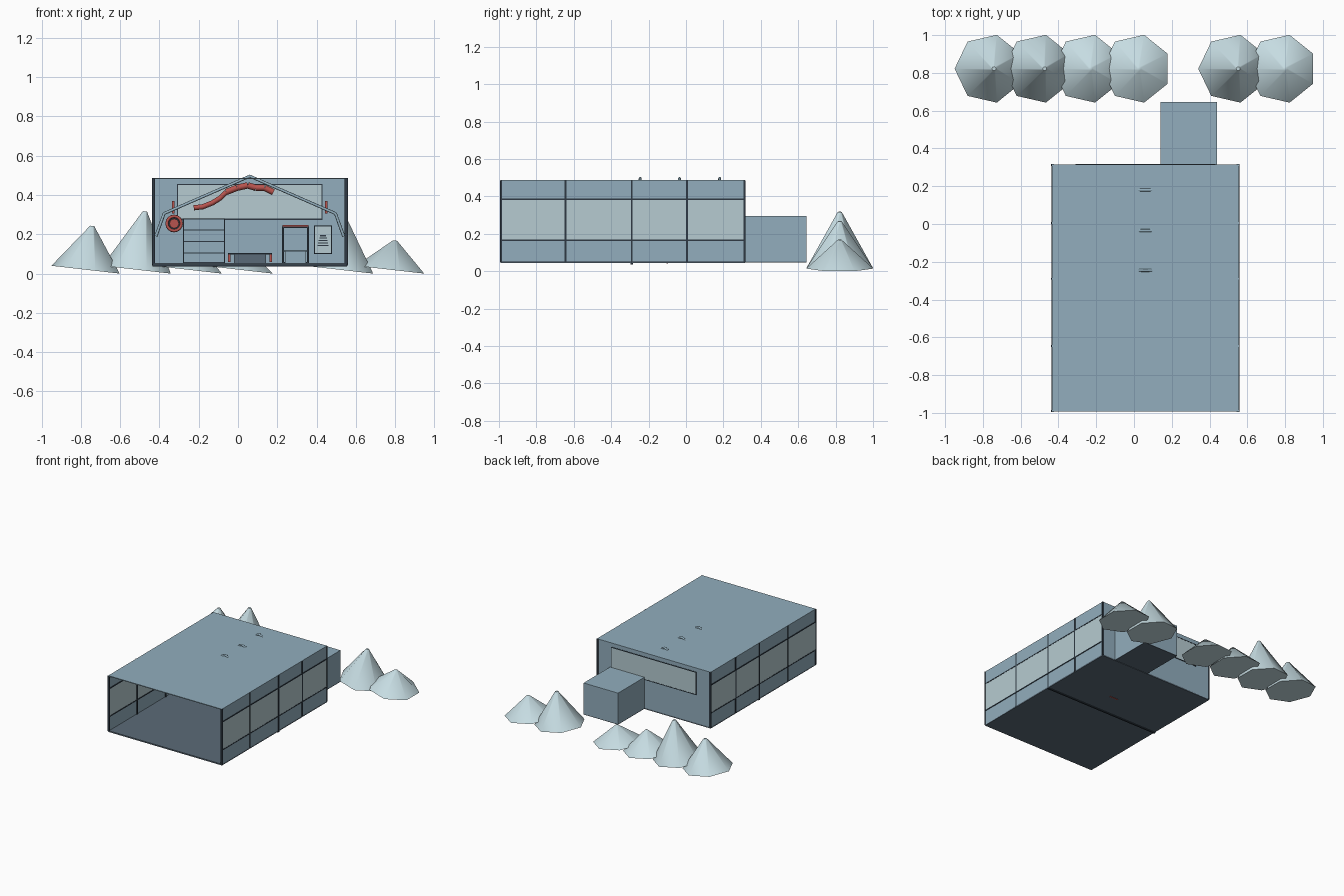
import bpy
from math import cos, sin, pi, radians
from mathutils import Vector, Matrix

cube = bpy.data.objects.get("Cube")
if cube:
    bpy.data.objects.remove(cube, do_unlink=True)


def material(name, code):
    rgb = [int(code[i:i + 2], 16) / 255 for i in (0, 2, 4)]
    col = [((c + 0.055) / 1.055) ** 2.4 for c in rgb] + [1]
    m = bpy.data.materials.new(name)
    m.use_nodes = True
    m.diffuse_color = col
    m.node_tree.nodes["Principled BSDF"].inputs["Base Color"].default_value = col
    return m


WALL = material("wall blue", "92AEBD")
PANE = material("pale window", "B6CBD1")
SNOW = material("pale tree", "C6DCE2")
FLOOR = material("slate floor", "5B6B78")
TRIM = material("dark trim", "2E3943")
RED = material("muted red", "B8544E")


def mesh_object(name, verts, faces, mat):
    me = bpy.data.meshes.new(name)
    me.from_pydata(verts, [], faces)
    me.materials.append(mat)
    ob = bpy.data.objects.new(name, me)
    bpy.context.collection.objects.link(ob)
    return ob


def box(name, mat, x, y, z):
    """Box from (low, high) pairs on each axis."""
    verts = [(a, b, c) for a in x for b in y for c in z]
    faces = [(0, 1, 3, 2), (4, 6, 7, 5), (0, 4, 5, 1),
             (2, 3, 7, 6), (0, 2, 6, 4), (1, 5, 7, 3)]
    return mesh_object(name, verts, faces, mat)


def tube(name, mat, points, radius, sides=2):
    cu = bpy.data.curves.new(name, "CURVE")
    cu.dimensions = "3D"
    cu.bevel_depth = radius
    cu.bevel_resolution = sides
    cu.use_fill_caps = True
    sp = cu.splines.new("POLY")
    sp.points.add(len(points) - 1)
    for p, co in zip(sp.points, points):
        p.co = (*co, 1)
    cu.materials.append(mat)
    ob = bpy.data.objects.new(name, cu)
    bpy.context.collection.objects.link(ob)
    return ob


def frame(name, mat, x, z, y, w):
    """Rectangular border facing the front."""
    box(name + "_left", mat, (x[0] - w, x[0]), y, z)
    box(name + "_right", mat, (x[1], x[1] + w), y, z)
    box(name + "_bottom", mat, (x[0] - w, x[1] + w), y, (z[0] - w, z[0]))
    box(name + "_top", mat, (x[0] - w, x[1] + w), y, (z[1], z[1] + w))


# Hall shell, open at the front
CX, HALF = 0.06, 0.495
X0, X1 = CX - HALF, CX + HALF
Y0, Y1 = -0.992, 0.315
Z0, Z1 = 0.05, 0.487
box("floor", FLOOR, (X0, X1), (Y0, Y1), (0.044, 0.054))
box("roof", WALL, (X0, X1), (Y0, Y1), (Z1 - 0.006, Z1))
box("back_wall", WALL, (X0, X1), (Y1 - 0.006, Y1), (Z0, Z1))
box("floor_crossbeam", TRIM, (X0, X1), (-0.296, -0.284), (0.037, 0.045))
box("floor_hatch", RED, (0.07, 0.14), (-0.105, -0.095), (0.041, 0.046))

# Side walls with window bands, posts and rails
POSTS = (-0.99, -0.645, -0.29, 0.005, 0.312)
for side, s in (("left", 1), ("right", -1)):
    def across(a, b, s=s):
        return tuple(sorted((CX + s * a, CX + s * b)))
    box(side + "_wall", WALL, across(HALF - 0.006, HALF), (Y0, Y1), (Z0, Z1))
    box(side + "_window_band", PANE, across(HALF - 0.0075, HALF + 0.0015),
        (Y0 + 0.003, Y1 - 0.003), (0.165, 0.385))
    for z in (0.165, 0.385):
        box(side + "_rail", TRIM, across(HALF - 0.010, HALF + 0.003),
            (Y0, Y1), (z - 0.004, z + 0.004))
    for y in POSTS:
        box(side + "_post", TRIM, across(HALF - 0.012, HALF + 0.004),
            (y - 0.005, y + 0.005), (0.04 if y == POSTS[2] else Z0, Z1 - 0.001))

# Rear window, seen from both sides
WX, WZ = (-0.305, 0.425), (0.28, 0.45)
box("rear_window", PANE, WX, (Y1 - 0.0075, Y1 + 0.0015), WZ)
frame("rear_window_frame", TRIM, WX, WZ, (Y1 - 0.010, Y1 + 0.003), 0.006)

# Annex behind the hall
box("annex", WALL, (0.14, 0.44), (Y1 - 0.001, 0.645), (0.052, 0.295))
box("annex_floor", FLOOR, (0.14, 0.44), (Y1, 0.645), (0.047, 0.052))

# Bent roof arches whose tips pass through the roof
for y in (-0.245, -0.035, 0.18):
    half = [(0.478, 0.19), (0.436, 0.306)]
    pts = [(CX - dx, y, z) for dx, z in half] + [(CX, y, 0.496)]
    pts += [(CX + dx, y, z) for dx, z in reversed(half)]
    tube("roof_arch", WALL, pts, 0.008)

# Doorway in the back wall
IN = Y1 - 0.006
DX = (0.233, 0.352)
frame("door_frame", TRIM, DX, (0.058, 0.232), (IN - 0.012, IN), 0.009)
box("door_lintel", RED, (0.226, 0.359), (IN - 0.016, IN), (0.240, 0.248))
box("door_step", WALL, (0.238, 0.347), (IN - 0.03, IN), (0.054, 0.113))
box("door_step_edge", TRIM, (0.234, 0.351), (IN - 0.032, IN), (0.113, 0.118))

# Vent cabinet with louvres
box("vent_cabinet", PANE, (0.392, 0.474), (IN - 0.05, IN), (0.105, 0.24))
frame("vent_border", TRIM, (0.392, 0.474), (0.105, 0.24), (IN - 0.051, IN), 0.005)
for i in range(5):
    w = 0.028 - 0.003 * i
    z = 0.14 + 0.0125 * i
    box("vent_louvre", TRIM, (0.433 - w, 0.433 + w), (IN - 0.056, IN - 0.05), (z, z + 0.006))

# Storage locker with drawer gaps
LX, LY = (-0.276, -0.07), (0.14, IN)
box("locker", WALL, LX, LY, (0.054, 0.276))
frame("locker_border", TRIM, LX, (0.058, 0.276), (LY[0] - 0.004, LY[0] + 0.01), 0.005)
for z in (0.105, 0.163, 0.222):
    box("locker_gap", TRIM, LX, (LY[0] - 0.003, LY[0]), (z - 0.003, z + 0.003))

# Low bench with red end posts
box("bench", FLOOR, (-0.02, 0.142), (-0.14, -0.06), (0.054, 0.098))
box("bench_top", TRIM, (-0.05, 0.172), (-0.142, -0.058), (0.098, 0.105))
for x in (-0.044, 0.166):
    box("bench_post", RED, (x - 0.006, x + 0.006), (-0.14, -0.06), (0.058, 0.098))

# Hose reel and wall handles
hub = Vector((-0.325, 0.25, 0.255))
ring = [hub + Vector((0.037 * cos(a * pi / 8), 0, 0.037 * sin(a * pi / 8))) for a in range(16)]
reel = tube("hose_reel_rim", RED, ring, 0.008)
reel.data.splines[0].use_cyclic_u = True
tube("hose_reel_back", TRIM, [hub + Vector((0, 0.008, 0)), hub + Vector((0, 0.05, 0))], 0.036)
tube("hose_reel_hub", RED, [hub - Vector((0, 0.012, 0)), hub + Vector((0, 0.05, 0))], 0.025)
for x in (-0.33, 0.45):
    box("wall_handle", RED, (x - 0.006, x + 0.006), (IN - 0.02, IN), (0.305, 0.37))

# Hanging red duct: one smooth length, then short sections
hose = [(-0.225, 0.335), (-0.18, 0.34), (-0.13, 0.36), (-0.09, 0.385), (-0.06, 0.415)]
tube("duct_hose", RED, [(x, -0.035, z) for x, z in hose], 0.013)
joints = [(-0.06, 0.415), (-0.005, 0.437), (0.05, 0.449), (0.09, 0.437), (0.135, 0.437), (0.18, 0.415)]
for a, b in zip(joints, joints[1:]):
    tube("duct_section", RED, [(a[0], -0.035, a[1]), (b[0], -0.035, b[1])], 0.016)

# Row of leaning seven-sided trees behind the hall
SIDES = 7
lean = Matrix.Rotation(radians(6.5), 4, "Y")
for x, top in ((-0.75, 0.245), (-0.49, 0.32), (-0.23, 0.175),
               (0.03, 0.145), (0.54, 0.27), (0.80, 0.17)):
    verts = []
    for r, h in ((0.184, 0), (0.011, top - 0.02)):
        for k in range(SIDES):
            a = pi + k * 2 * pi / SIDES
            verts.append(lean @ Vector((r * cos(a), r * sin(a), h)))
    faces = [tuple(reversed(range(SIDES))), tuple(range(SIDES, 2 * SIDES))]
    faces += [(k, (k + 1) % SIDES, SIDES + (k + 1) % SIDES, SIDES + k) for k in range(SIDES)]
    tree = mesh_object("tree", verts, faces, SNOW)
    tree.location = (x - 0.017, 0.822, 0.019)
    bpy.ops.object.select_all(action="DESELECT")
    tree.select_set(True)
    bpy.context.view_layer.objects.active = tree
    bpy.ops.object.shade_smooth_by_angle(angle=radians(50))
